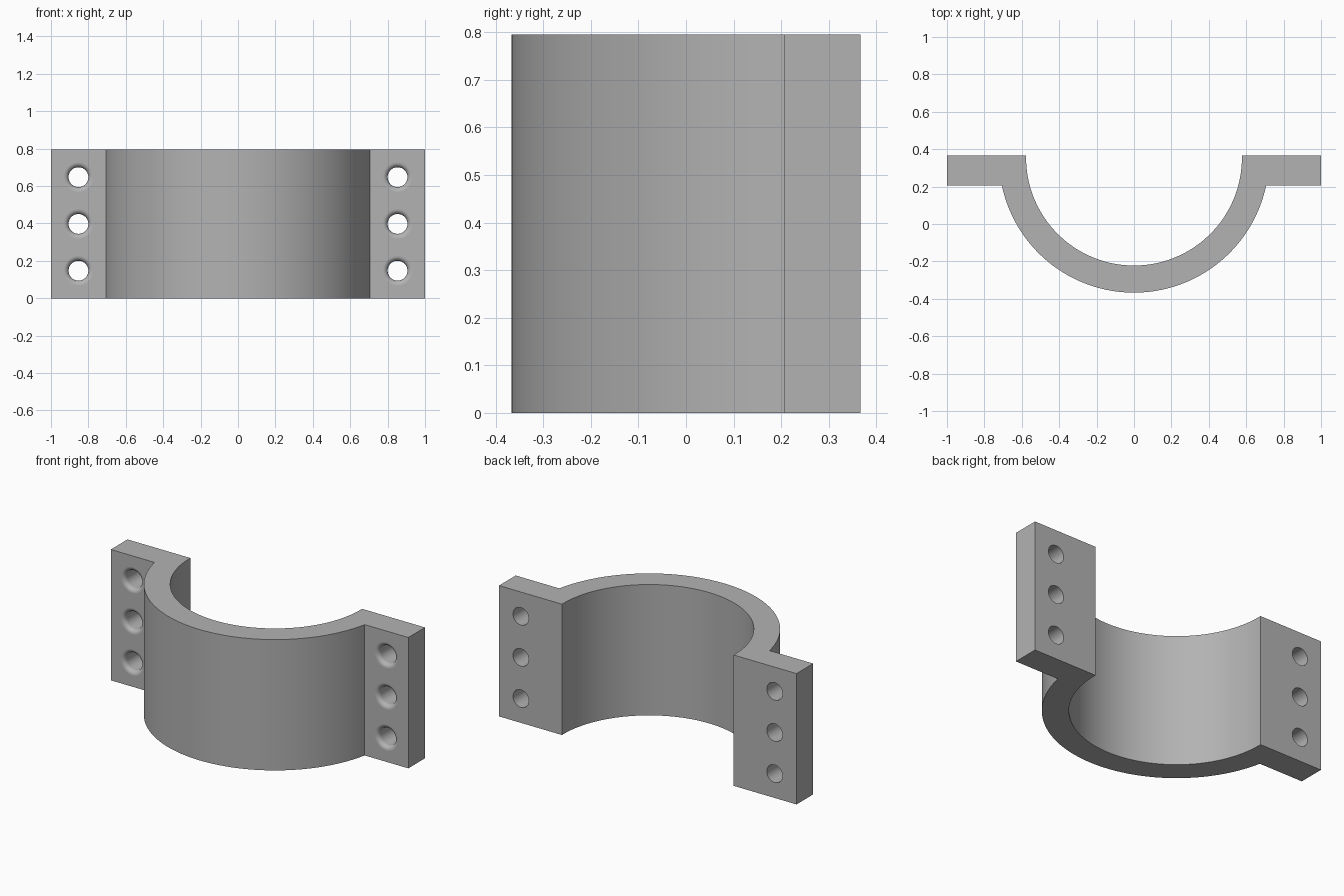
import bpy, bmesh, math
from mathutils import Vector

cube = bpy.data.objects.get("Cube")
if cube:
    bpy.data.objects.remove(cube, do_unlink=True)

HEIGHT = 0.795
BACK, FRONT = 0.367, 0.207        # y of the two flange faces
CENTRE, R_IN, R_OUT = 0.355, 0.577, 0.722
HOLE_X, HOLE_R, FILLET = 0.853, 0.053, 0.026

steel = bpy.data.materials.new("plain_grey")
steel.use_nodes = True
grey = (0.45, 0.45, 0.45, 1)
steel.diffuse_color = grey
steel.node_tree.nodes["Principled BSDF"].inputs["Base Color"].default_value = grey


def arc(radius, start, end, steps):
    """Points on a circle around the bore axis."""
    angles = [start + (end - start) * i / steps for i in range(steps + 1)]
    return [(radius * math.cos(a), CENTRE + radius * math.sin(a)) for a in angles]


def make_object(name, bm):
    bmesh.ops.recalc_face_normals(bm, faces=bm.faces)
    mesh = bpy.data.meshes.new(name)
    bm.to_mesh(mesh)
    bm.free()
    mesh.materials.append(steel)
    obj = bpy.data.objects.new(name, mesh)
    bpy.context.collection.objects.link(obj)
    return obj


# Clamp half: curved saddle with two flanges, extruded from one profile
dip = math.asin((CENTRE - FRONT) / R_OUT)
outline = [(-1, BACK), (-1, FRONT)]
outline += arc(R_OUT, math.pi + dip, 2 * math.pi - dip, 80)
outline += [(1, FRONT), (1, BACK), (R_IN, BACK)]
outline += arc(R_IN, 2 * math.pi, math.pi, 96) + [(-R_IN, BACK)]
bm = bmesh.new()
base = bm.faces.new([bm.verts.new((x, y, 0)) for x, y in outline])
top = bmesh.ops.extrude_face_region(bm, geom=[base])["geom"]
bmesh.ops.translate(bm, vec=(0, 0, HEIGHT),
                    verts=[v for v in top if isinstance(v, bmesh.types.BMVert)])
clamp = make_object("clamp_half", bm)

# Bolt hole cutters: lathed profile with a rounded front mouth
mouth = HOLE_R + FILLET
lathe = [(0, FRONT - 0.05), (mouth, FRONT - 0.05)]
for i in range(9):
    a = math.pi / 2 * i / 8
    lathe.append((mouth - FILLET * math.sin(a), FRONT + FILLET * (1 - math.cos(a))))
lathe += [(HOLE_R, BACK + 0.05), (0, BACK + 0.05)]
bm = bmesh.new()
for side in (-1, 1):
    for row in (-1, 0, 1):
        centre = Vector((side * HOLE_X, 0, HEIGHT / 2 + row * 0.25))
        verts = [bm.verts.new(centre + Vector((r, y, 0))) for r, y in lathe]
        edges = [bm.edges.new(pair) for pair in zip(verts, verts[1:])]
        bmesh.ops.spin(bm, geom=verts + edges, cent=centre, axis=(0, 1, 0),
                       angle=2 * math.pi, steps=40, use_merge=True)
bmesh.ops.remove_doubles(bm, verts=bm.verts, dist=0.0001)
cutter = make_object("hole_cutters", bm)
cutter.hide_render = True

cut = clamp.modifiers.new("bolt_holes", "BOOLEAN")
cut.operation, cut.solver, cut.object = "DIFFERENCE", "EXACT", cutter
bpy.ops.object.select_all(action="DESELECT")
bpy.context.view_layer.objects.active = clamp
clamp.select_set(True)
bpy.ops.object.modifier_apply(modifier=cut.name)
bpy.data.objects.remove(cutter, do_unlink=True)

# Smooth curved walls, flat planar faces
bpy.ops.object.shade_smooth_by_angle(angle=math.radians(30))
for face in clamp.data.polygons:
    if max(abs(c) for c in face.normal) > 0.99999 and face.area > 0.02:
        face.use_smooth = False
